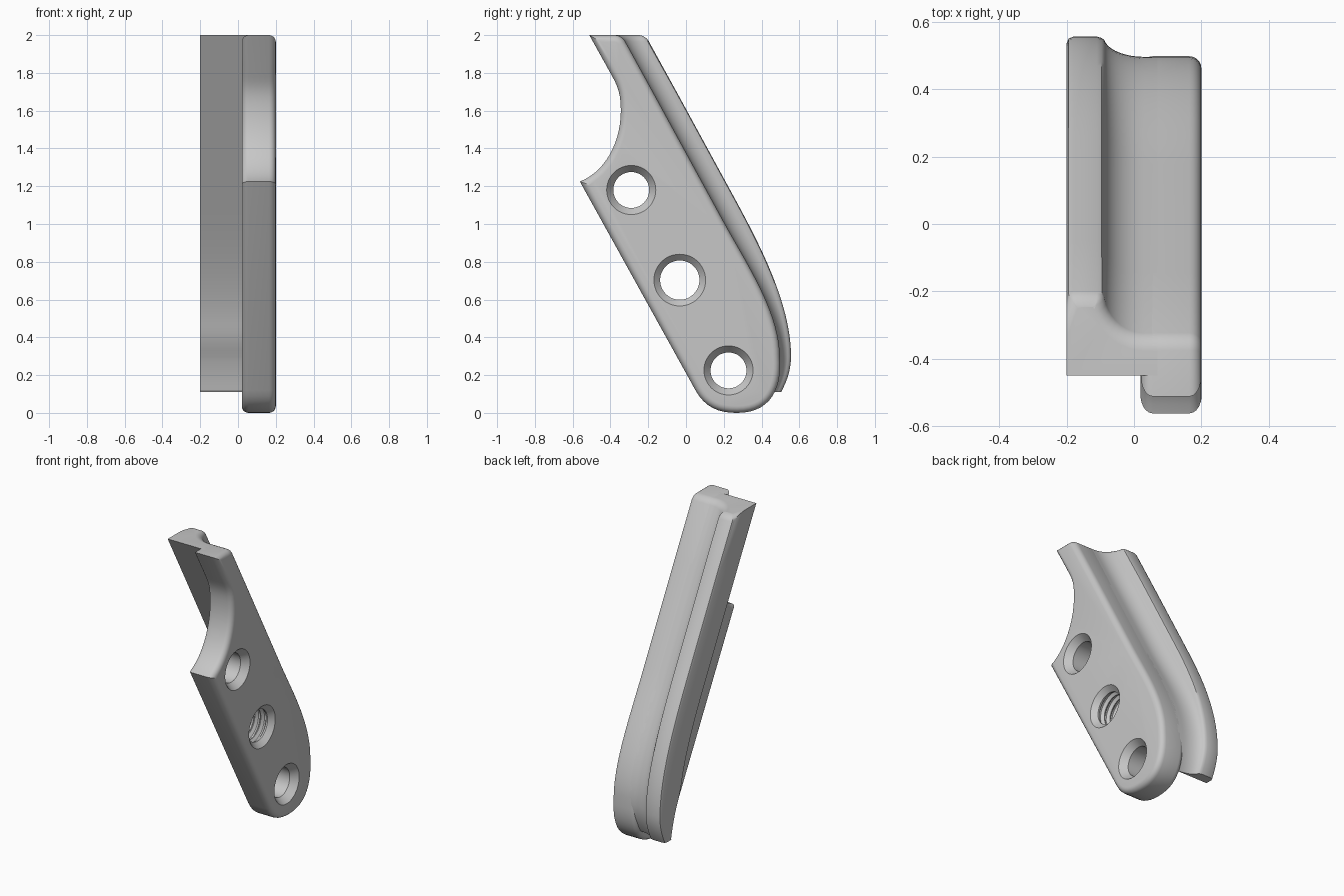
import bpy, bmesh, math
from mathutils import Vector

cube = bpy.data.objects.get("Cube")
if cube:
    bpy.data.objects.remove(cube, do_unlink=True)

grey = bpy.data.materials.new("plain_grey")
grey.use_nodes = True
grey.diffuse_color = (0.57, 0.57, 0.57, 1)
grey.node_tree.nodes["Principled BSDF"].inputs["Base Color"].default_value = (0.57, 0.57, 0.57, 1)


def bezier(a, b, c, d, n=14):
    """Points of a cubic curve, without its last point."""
    a, b, c, d = map(Vector, (a, b, c, d))
    out = []
    for i in range(n):
        t = i / n
        s = 1 - t
        out.append(a * s**3 + b * 3 * s * s * t + c * 3 * s * t * t + d * t**3)
    return out


def finish(name, bm):
    bmesh.ops.recalc_face_normals(bm, faces=bm.faces[:])
    mesh = bpy.data.meshes.new(name)
    bm.to_mesh(mesh)
    bm.free()
    obj = bpy.data.objects.new(name, mesh)
    bpy.context.collection.objects.link(obj)
    mesh.materials.append(grey)
    return obj


def activate(obj):
    bpy.ops.object.select_all(action='DESELECT')
    obj.select_set(True)
    bpy.context.view_layer.objects.active = obj


# Curved back edge in the side plane (y, z), from above the top cut to the foot
back = [Vector((-0.38, 2.3)), Vector((-0.05, 1.7))]
back += bezier((0.25, 1.15), (0.384, 0.904), (0.556, 0.58), (0.556, 0.3), 20)
back += bezier((0.556, 0.3), (0.556, 0.22), (0.53, 0.15), (0.48, 0.07), 10)
back.append(Vector((0.48, 0.07)))


def inward(i):
    t = (back[min(i + 1, len(back) - 1)] - back[max(i - 1, 0)]).normalized()
    n = Vector((t.y, -t.x))
    return Vector((-1, 0)) if n.y > 0 else n


def cove_depth(z):
    """Step from the strip down to the plate: deep above, shallow at the foot."""
    t = min(1, max(0, (z - 0.3) / 0.8))
    return 0.06 + 0.05 * t * t * (3 - 2 * t)


def strip_depth(z):
    return max(0.064, 0.206 - 0.146 * (max(0, 0.5 - z) / 0.39) ** 2)


def section(z):
    """Cross-section of the strip as (x, depth), with a concave cove."""
    c, d = cove_depth(z), strip_depth(z)
    pts = [(-0.2, d), (-0.2, 0.02), (-0.194, 0.006), (-0.18, 0), (-0.11, 0), (-0.096, 0.004)]
    for k in range(10):
        a = math.radians(9 + 81 * k / 9)
        pts.append((0.03 - 0.12 * math.cos(a), c * math.sin(a)))
    return pts + [(0.07, c), (0.07, d)]


bm = bmesh.new()
rings = []
for i, p in enumerate(back):
    pts = [(x, p + inward(i) * d) for x, d in section(p.y)]
    rings.append([bm.verts.new((x, q.x, q.y)) for x, q in pts])
for r, s in zip(rings, rings[1:]):
    for j in range(len(r)):
        k = (j + 1) % len(r)
        bm.faces.new((r[j], r[k], s[k], s[j]))
for z, up in ((2, 1), (0.11, -1)):
    geom = bm.verts[:] + bm.edges[:] + bm.faces[:]
    cut = bmesh.ops.bisect_plane(bm, geom=geom, plane_co=(0, 0, z), plane_no=(0, 0, up), clear_outer=True)
    rim = [e for e in cut["geom_cut"] if isinstance(e, bmesh.types.BMEdge)]
    bmesh.ops.holes_fill(bm, edges=rim, sides=0)
bmesh.ops.recalc_face_normals(bm, faces=bm.faces[:])
# Soften the top edge along the back
rim = [e for e in bm.edges
       if all(abs(v.co.z - 2) < 1e-4 for v in e.verts)
       and any(0.15 < f.normal.y for f in e.link_faces)]
bmesh.ops.bevel(bm, geom=rim, offset=0.035, segments=5, profile=0.5,
                affect='EDGES', clamp_overlap=False)
strip = finish("back_strip", bm)

# Side plate outline
outline = bezier((-0.375, 2), (-0.355, 2), (-0.332, 1.985), (-0.323, 1.969), 4)
outline.append(Vector((-0.323, 1.969)))
outline += [p + inward(i) * cove_depth(p.y) for i, p in enumerate(back) if 0.32 < p.y < 1.9]
outline += bezier((0.496, 0.3), (0.51, 0.13), (0.45, 0), (0.27, 0))
outline += bezier((0.27, 0), (0.17, 0), (0.1, 0.03), (0.05, 0.12), 8)
outline.append(Vector((0.05, 0.12)))
outline += bezier((-0.562, 1.225), (-0.43, 1.275), (-0.345, 1.43), (-0.345, 1.6))
outline += bezier((-0.345, 1.6), (-0.345, 1.72), (-0.375, 1.75), (-0.42, 1.835), 8)
outline += [Vector((-0.42, 1.835)), Vector((-0.512, 2))]

bm = bmesh.new()
sides = [[bm.verts.new((x, p.x, p.y)) for p in outline] for x in (0.02, 0.2)]
caps = [bm.faces.new(s) for s in sides]
for j in range(len(outline)):
    k = (j + 1) % len(outline)
    bm.faces.new((sides[0][j], sides[0][k], sides[1][k], sides[1][j]))
bmesh.ops.recalc_face_normals(bm, faces=bm.faces[:])
rim = [e for f in caps for e in f.edges]
bmesh.ops.bevel(bm, geom=rim, offset=0.036, segments=5, profile=0.5,
                affect='EDGES', clamp_overlap=False)
plate = finish("side_plate", bm)


def add_cutter(bm, y, z, profile):
    """Round cutter along x from a profile of (x, radius)."""
    n = 48
    loops = [[bm.verts.new((x, y + r * math.cos(2 * math.pi * i / n), z + r * math.sin(2 * math.pi * i / n)))
              for i in range(n)] for x, r in profile]
    for a, b in zip(loops, loops[1:]):
        for i in range(n):
            k = (i + 1) % n
            bm.faces.new((a[i], a[k], b[k], b[i]))
    bm.faces.new(loops[0])
    bm.faces.new(loops[-1])


# Two countersunk holes and a threaded one between them
plain = [(-0.05, 0.095), (0.155, 0.095), (0.2, 0.13), (0.25, 0.169)]
thread = [(-0.05, 0.104)]
for k in range(3):
    x = 0.03 + 0.044 * k
    thread += [(x, 0.104), (x + 0.014, 0.122), (x + 0.024, 0.122), (x + 0.038, 0.104)]
thread += [(0.167, 0.104), (0.2, 0.137), (0.25, 0.187)]
bm = bmesh.new()
for y, z, profile in ((-0.29, 1.18, plain), (-0.033, 0.703, thread), (0.225, 0.225, plain)):
    add_cutter(bm, y, z, profile)
cutter = finish("hole_cutter", bm)
cutter.hide_render = True
mod = plate.modifiers.new("holes", 'BOOLEAN')
mod.operation = 'DIFFERENCE'
mod.solver = 'EXACT'
mod.object = cutter
activate(plate)
bpy.ops.object.modifier_apply(modifier=mod.name)
bpy.data.objects.remove(cutter, do_unlink=True)

for obj in (strip, plate):
    activate(obj)
    bpy.ops.object.shade_smooth_by_angle(angle=math.radians(32))
